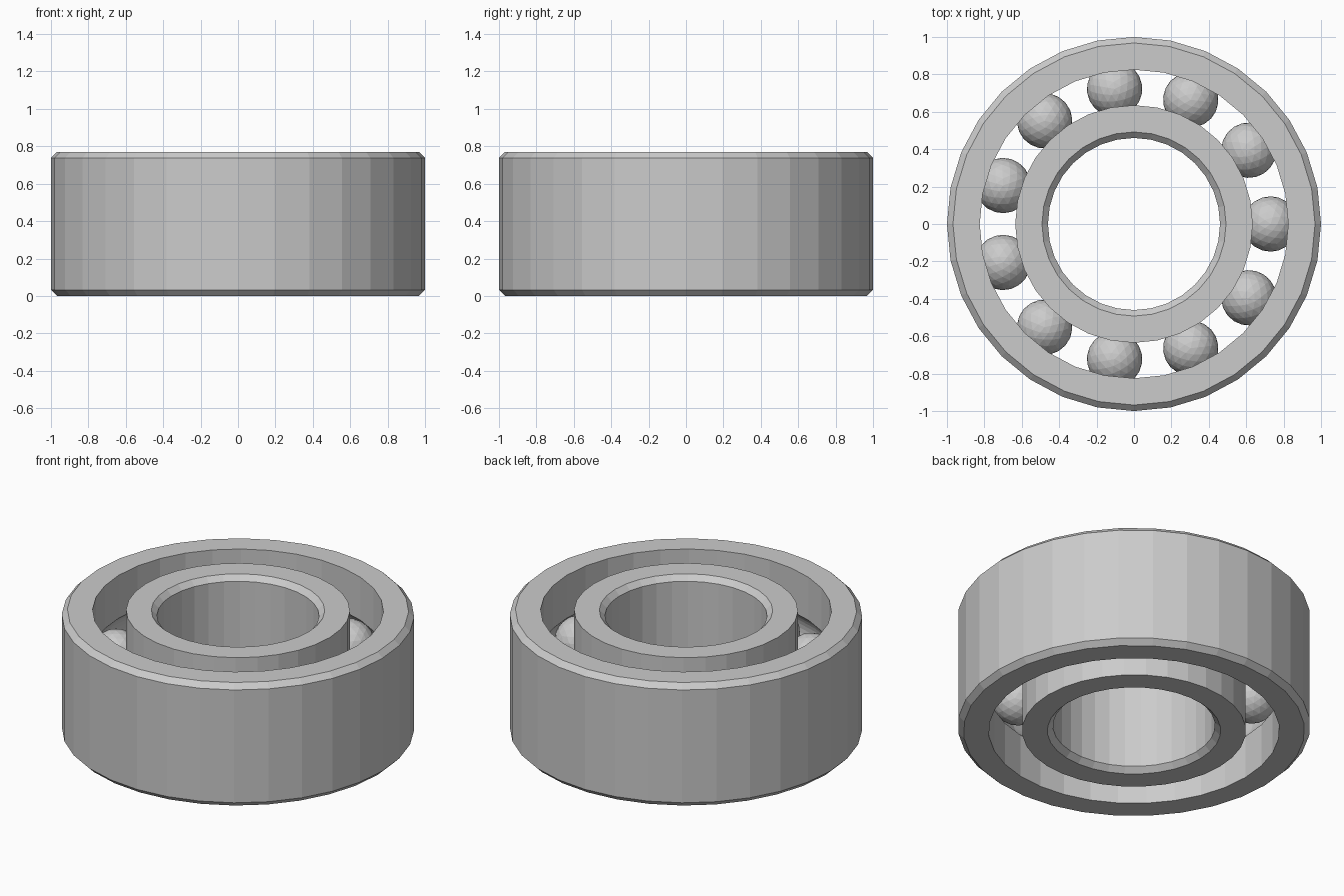
import bpy, bmesh, math

cube = bpy.data.objects.get("Cube")
if cube:
    bpy.data.objects.remove(cube, do_unlink=True)

HEIGHT, CHAMFER, SIDES = 0.77, 0.032, 32
PITCH, BALL_R, GROOVE_R, BALLS = 0.73, 0.148, 0.15, 11
MID = HEIGHT / 2

steel = bpy.data.materials.new("steel grey")
steel.use_nodes = True
steel.diffuse_color = (0.6, 0.6, 0.6, 1)
steel.node_tree.nodes["Principled BSDF"].inputs["Base Color"].default_value = steel.diffuse_color


def finish(name, bm):
    mesh = bpy.data.meshes.new(name)
    bmesh.ops.recalc_face_normals(bm, faces=bm.faces)
    bm.to_mesh(mesh)
    bm.free()
    mesh.materials.append(steel)
    obj = bpy.data.objects.new(name, mesh)
    bpy.context.collection.objects.link(obj)
    return obj


def race(name, plain_r, groove_r):
    """Revolved ring: chamfered plain wall, and a wall with a round ball groove."""
    side = 1 if groove_r > PITCH else -1
    face_r = plain_r - side * CHAMFER
    profile = [(groove_r, 0), (face_r, 0), (plain_r, CHAMFER),
               (plain_r, HEIGHT - CHAMFER), (face_r, HEIGHT), (groove_r, HEIGHT)]
    # groove arc from top to bottom
    half = math.acos(abs(groove_r - PITCH) / GROOVE_R)
    steps = 10
    for i in range(steps + 1):
        a = half - 2 * half * i / steps
        profile.append((PITCH + side * GROOVE_R * math.cos(a), MID + GROOVE_R * math.sin(a)))
    bm = bmesh.new()
    rings = []
    for s in range(SIDES):
        t = math.tau * s / SIDES
        rings.append([bm.verts.new((r * math.cos(t), r * math.sin(t), z)) for r, z in profile])
    n = len(profile)
    for s in range(SIDES):
        a, b = rings[s], rings[(s + 1) % SIDES]
        for i in range(n):
            j = (i + 1) % n
            bm.faces.new((a[i], b[i], b[j], a[j]))
    return finish(name, bm)


race("outer_race", 1.0, 0.825)
race("inner_race", 0.46, 0.635)

# Balls share one faceted mesh
bm = bmesh.new()
bmesh.ops.create_icosphere(bm, subdivisions=3, radius=BALL_R)
first = finish("ball_1", bm)
for k in range(BALLS):
    t = math.tau * k / BALLS
    ball = first
    if k:
        ball = bpy.data.objects.new(f"ball_{k + 1}", first.data)
        bpy.context.collection.objects.link(ball)
    ball.location = (PITCH * math.cos(t), PITCH * math.sin(t), MID)
    ball.rotation_euler.z = t
